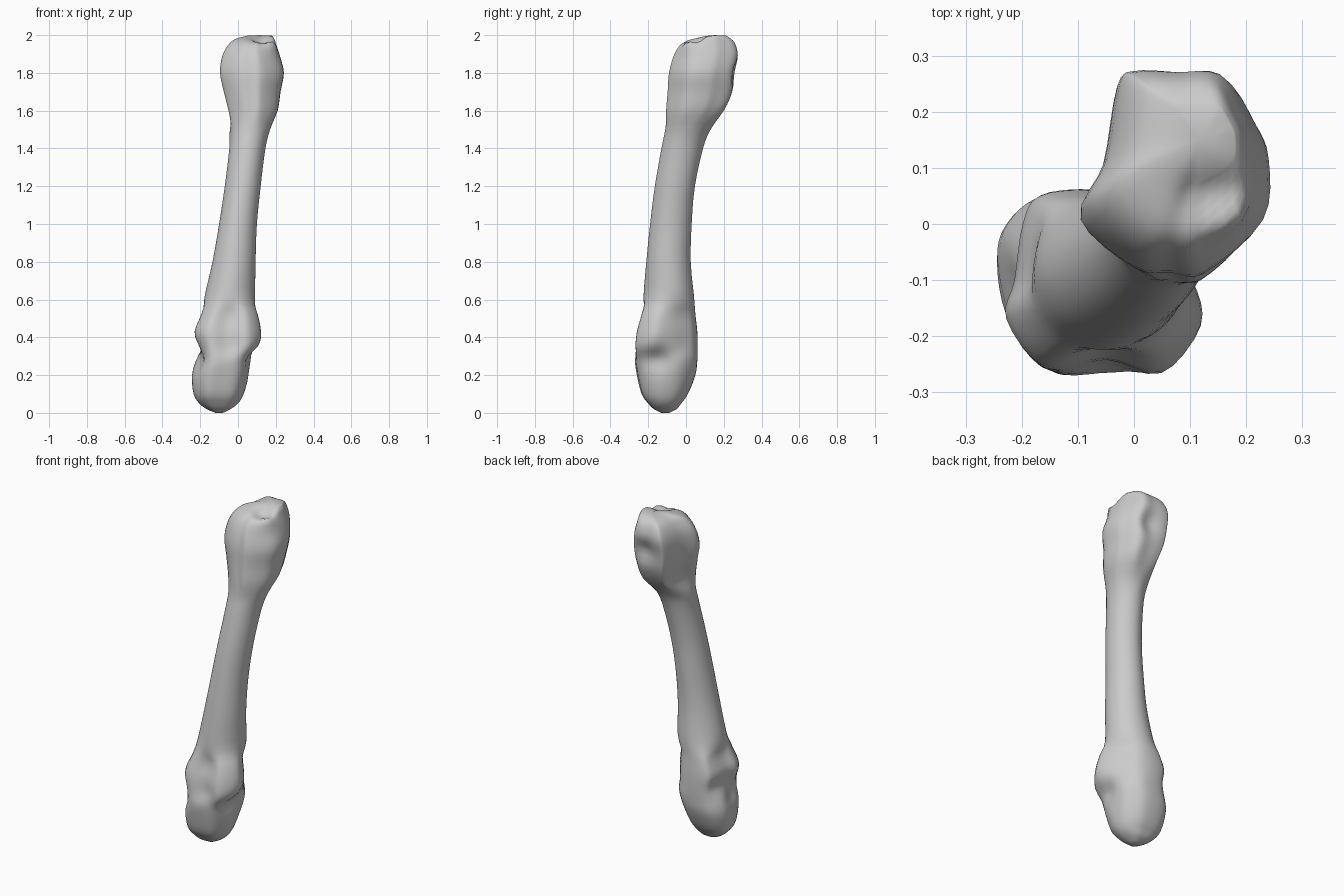
import bpy, math
from mathutils import Vector

if "Cube" in bpy.data.objects:
    bpy.data.objects.remove(bpy.data.objects["Cube"])

PER_POINT, PER_SPAN = 4, 3

# Cross-section outlines, counter-clockwise from +x
HEAD = [(.245, .12), (.22, .19), (.17, .27), (.08, .275), (0, .275), (-.03, .25),
        (-.055, .10), (-.095, 0), (0, -.09), (.07, -.10), (.13, -.10), (.235, 0)]
EPICONDYLE = [(.11, -.10), (.05, -.01), (0, .04), (-.08, .06), (-.17, .05), (-.20, 0),
              (-.215, -.10), (-.23, -.17), (-.16, -.255), (-.05, -.24), (.05, -.26), (.125, -.18)]
CONDYLE = [(.06, -.10), (.04, -.02), (-.02, .04), (-.09, .055), (-.18, .045), (-.23, 0),
           (-.245, -.06), (-.23, -.16), (-.17, -.25), (-.08, -.255), (0, -.24), (.05, -.17)]
SHAFT = [(math.cos(i * math.pi / 6), math.sin(i * math.pi / 6)) for i in range(12)]

# Stations from bottom to top: z, min x, max x, min y, max y
DISTAL_END = [(0, -.12, -.08, -.13, -.09), (.02, -.165, -.04, -.17, -.05),
              (.05, -.205, 0, -.20, -.025), (.10, -.235, .03, -.235, .01),
              (.20, -.245, .06, -.26, .05), (.28, -.225, .08, -.27, .06)]
DISTAL_NECK = [(.35, -.215, .12, -.267, .062), (.43, -.23, .123, -.26, .06),
               (.52, -.195, .105, -.235, .05)]
MIDDLE = [(.61, -.178, .09, -.225, .043), (.8, -.135, .093, -.21, .025),
          (1.0, -.10, .10, -.19, .03), (1.2, -.07, .12, -.165, .047),
          (1.4, -.046, .145, -.13, .09), (1.5, -.043, .17, -.11, .13)]
PROXIMAL_END = [(1.6, -.05, .21, -.105, .20), (1.7, -.075, .225, -.097, .245),
                (1.8, -.095, .243, -.09, .26), (1.89, -.083, .222, -.065, .275),
                (1.95, -.05, .203, -.03, .262), (1.98, -.012, .193, .02, .24),
                (1.997, .05, .18, .08, .21)]

# Local sculpting: centre, radius, push
DENTS = [((.10, -.15, .29), .075, (-.035, 0, 0)),      # side pits of the lower end
         ((-.225, -.15, .28), .07, (.03, 0, 0)),
         ((.13, .055, 1.97), .05, (-.01, .01, -.04)),  # notch on top
         ((.18, .01, 1.94), .04, (.01, -.01, .035)),   # knob beside the notch
         ((.10, .26, 1.80), .06, (0, -.025, 0))]       # hollow at the back


def catmull(a, b, c, d, t):
    return (b * 2 + (c - a) * t + (a * 2 - b * 5 + c * 4 - d) * t ** 2
            + (b * 3 - a - c * 3 + d) * t ** 3) * .5


def ring(shape, station):
    """Smooth the outline and fit it to the station's bounds."""
    z, x0, x1, y0, y1 = station
    p = [Vector(q) for q in shape]
    n = len(p)
    s = [catmull(p[i - 1], p[i], p[(i + 1) % n], p[(i + 2) % n], k / PER_POINT)
         for i in range(n) for k in range(PER_POINT)]
    ax, bx = min(v.x for v in s), max(v.x for v in s)
    ay, by = min(v.y for v in s), max(v.y for v in s)
    return [Vector((x0 + (v.x - ax) / (bx - ax) * (x1 - x0),
                    y0 + (v.y - ay) / (by - ay) * (y1 - y0), z)) for v in s]


def sculpt(v):
    out = v.copy()
    for centre, radius, push in DENTS:
        d = (v - Vector(centre)).length / radius
        out += Vector(push) * math.exp(-d * d)
    out.z = min(max(out.z, 0), 2)
    return out


# Key rings, then smooth interpolation along the bone
keys = [ring(shape, st) for shape, group in
        ((CONDYLE, DISTAL_END), (EPICONDYLE, DISTAL_NECK), (SHAFT, MIDDLE), (HEAD, PROXIMAL_END))
        for st in group]
rings = []
for i in range(len(keys) - 1):
    quad = (keys[max(i - 1, 0)], keys[i], keys[i + 1], keys[min(i + 2, len(keys) - 1)])
    for k in range(PER_SPAN):
        rings.append([catmull(*pts, k / PER_SPAN) for pts in zip(*quad)])
rings.append(keys[-1])

# Skin the rings and close both ends
n = len(rings[0])
verts = [sculpt(v) for r in rings for v in r]
faces = [(r * n + i, r * n + (i + 1) % n, (r + 1) * n + (i + 1) % n, (r + 1) * n + i)
         for r in range(len(rings) - 1) for i in range(n)]
last = (len(rings) - 1) * n
top = len(verts)
verts.append(Vector((.115, .15, 2)))
faces += [(last + i, last + (i + 1) % n, top) for i in range(n)]
faces.append(tuple(reversed(range(n))))

mesh = bpy.data.meshes.new("long_bone")
mesh.from_pydata([tuple(v) for v in verts], [], faces)
mesh.update()
bone = bpy.data.objects.new("long_bone", mesh)
bpy.context.collection.objects.link(bone)
for poly in mesh.polygons:
    poly.use_smooth = True
